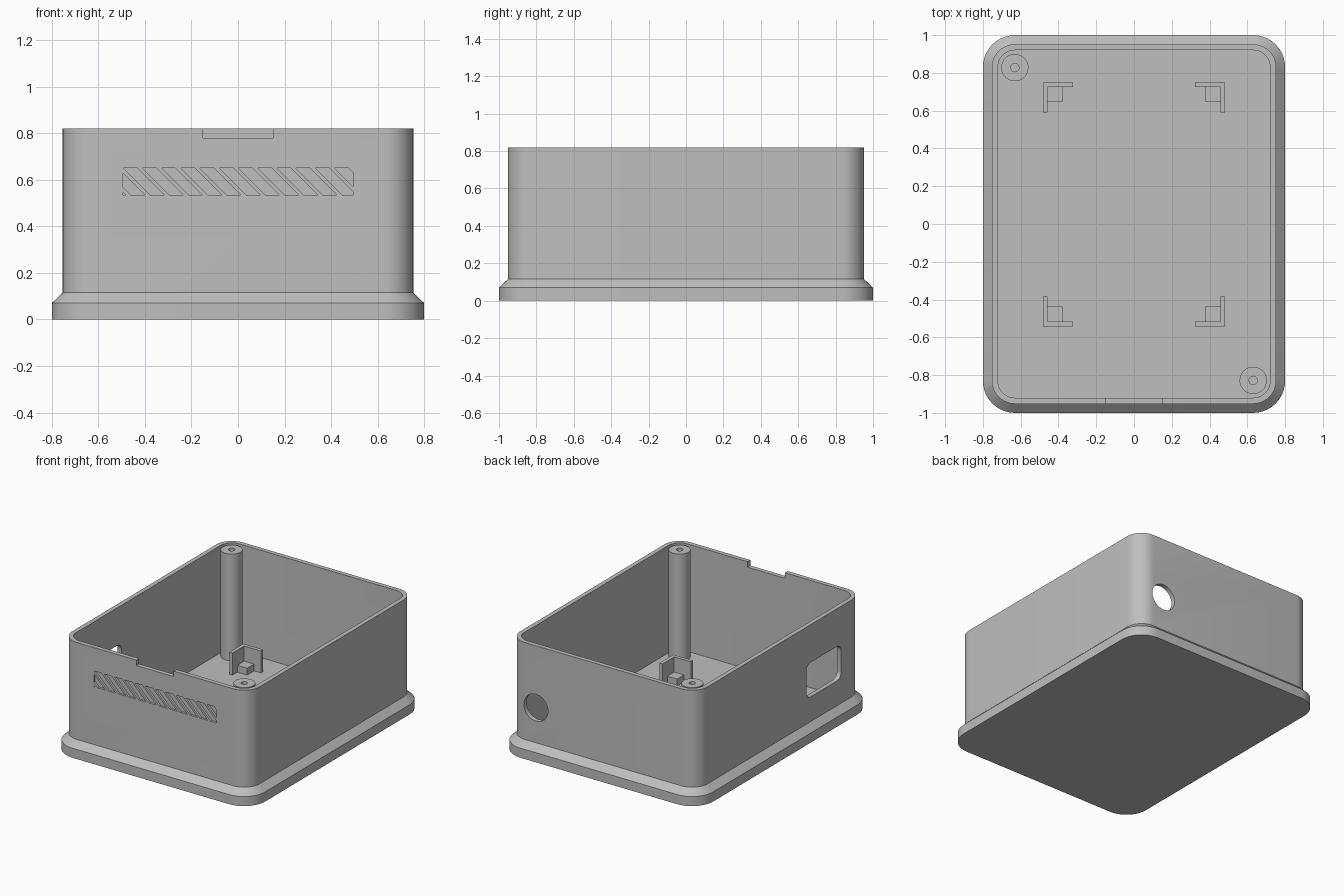
import bpy, bmesh, math
from mathutils import Matrix, Vector

cube = bpy.data.objects.get("Cube")
if cube:
    bpy.data.objects.remove(cube, do_unlink=True)

grey = bpy.data.materials.new("plain grey")
grey.use_nodes = True
colour = (0.52, 0.52, 0.52, 1)
grey.diffuse_color = colour
grey.node_tree.nodes["Principled BSDF"].inputs["Base Color"].default_value = colour


def rounded_rect(hx, hy, r, steps=10):
    """Counter-clockwise outline of a rounded rectangle."""
    pts = []
    for q, (sx, sy) in enumerate([(1, 1), (-1, 1), (-1, -1), (1, -1)]):
        for i in range(steps + 1):
            a = math.pi / 2 * (q + i / steps)
            pts.append((sx * (hx - r) + r * math.cos(a), sy * (hy - r) + r * math.sin(a)))
    return pts


def circle(r, n=48):
    return [(r * math.cos(math.tau * i / n), r * math.sin(math.tau * i / n)) for i in range(n)]


def loft(bm, rings):
    """Skin a list of (outline, z) rings and cap both ends."""
    loops = [[bm.verts.new((x, y, z)) for x, y in pts] for pts, z in rings]
    n = len(loops[0])
    for a, b in zip(loops, loops[1:]):
        for i in range(n):
            j = (i + 1) % n
            bm.faces.new((a[i], a[j], b[j], b[i]))
    bm.faces.new(loops[0][::-1])
    bm.faces.new(loops[-1])
    return [v for loop in loops for v in loop]


def finish(name, bm, smooth=True):
    bmesh.ops.recalc_face_normals(bm, faces=bm.faces)
    mesh = bpy.data.meshes.new(name)
    bm.to_mesh(mesh)
    bm.free()
    mesh.materials.append(grey)
    ob = bpy.data.objects.new(name, mesh)
    bpy.context.collection.objects.link(ob)
    if smooth:
        shade(ob)
    return ob


def shade(ob):
    bpy.ops.object.select_all(action="DESELECT")
    ob.select_set(True)
    bpy.context.view_layer.objects.active = ob
    bpy.ops.object.shade_smooth_by_angle(angle=math.radians(30))


def box(bm, lo, hi):
    lo, hi = Vector(lo), Vector(hi)
    m = Matrix.Translation((lo + hi) / 2) @ Matrix.Diagonal((*(hi - lo), 1))
    bmesh.ops.create_cube(bm, size=1, matrix=m)


# Open tray with a chamfered foot flange
WALL_X, WALL_Y, TOP, FLOOR, THICK = 0.753, 0.952, 0.82, 0.04, 0.032
foot = rounded_rect(0.8, 1.0, 0.17)
outer = rounded_rect(WALL_X, WALL_Y, 0.123)
inner = rounded_rect(WALL_X - THICK, WALL_Y - THICK, 0.091)
bm = bmesh.new()
loft(bm, [(foot, 0), (foot, 0.07), (outer, 0.115), (outer, TOP), (inner, TOP), (inner, FLOOR)])
case = finish("case_shell", bm, smooth=False)

# Cutter: slanted grille recesses in the front wall
SLOTS, PITCH, WIDTH, HALF, LOW, HIGH, DEPTH = 12, 0.0825, 0.06, 0.493, 0.535, 0.65, 0.016
bm = bmesh.new()
for k in range(-2, SLOTS):
    x, rise = -HALF + k * PITCH, HIGH - LOW
    outline = [(x, HIGH), (x + rise, LOW), (x + rise + WIDTH, LOW), (x + WIDTH, HIGH)]
    verts = loft(bm, [(outline, -0.1), (outline, DEPTH)])
    for v in verts:
        v.co = Vector((v.co.x, v.co.z - WALL_Y, v.co.y))
for side in (-1, 1):
    bmesh.ops.bisect_plane(bm, geom=bm.verts[:] + bm.edges[:] + bm.faces[:],
                           plane_co=(side * HALF, 0, 0), plane_no=(side, 0, 0), clear_outer=True)
    bmesh.ops.holes_fill(bm, edges=[e for e in bm.edges if e.is_boundary], sides=0)

# Cutter: latch notch in the front rim
box(bm, (-0.15, -1.1, 0.78), (0.15, -0.85, 0.9))

# Cutter: round cable hole through the back wall
verts = loft(bm, [(circle(0.097), -0.1), (circle(0.097), 0.1)])
bmesh.ops.transform(bm, verts=verts, matrix=Matrix.Translation((0.54, WALL_Y, 0.37))
                    @ Matrix.Rotation(math.pi / 2, 4, "X"))

# Cutter: rounded port through the right-hand wall
port = rounded_rect(0.125, 0.2, 0.05, 6)
verts = loft(bm, [(port, -0.1), (port, 0.1)])
bmesh.ops.transform(bm, verts=verts, matrix=Matrix.Translation((-WALL_X, -0.506, 0.42))
                    @ Matrix.Rotation(math.pi / 2, 4, "Y"))

cutter = finish("opening_cutter", bm, smooth=False)
cutter.hide_render = True
mod = case.modifiers.new("openings", "BOOLEAN")
mod.object, mod.operation, mod.solver = cutter, "DIFFERENCE", "EXACT"
bpy.context.view_layer.objects.active = case
bpy.ops.object.modifier_apply(modifier=mod.name)
bpy.data.objects.remove(cutter, do_unlink=True)
shade(case)

# Screw posts in two opposite corners, with blind pilot holes
post, pilot = circle(0.072), circle(0.022)
for name, s in (("back_screw_post", -1), ("front_screw_post", 1)):
    bm = bmesh.new()
    loft(bm, [(post, FLOOR - 0.01), (post, 0.815), (pilot, 0.815), (pilot, 0.4)])
    bmesh.ops.translate(bm, verts=bm.verts, vec=(s * 0.631, s * -0.828, 0))
    finish(name, bm)

# Corner brackets for the circuit board: two walls and a support block
ARM, WALL, BLOCK = 0.16, 0.026, 0.105
for end, y, sy in (("front", -0.543, -1), ("back", 0.75, 1)):
    for side, sx in (("left", 1), ("right", -1)):
        bm = bmesh.new()
        base = FLOOR - 0.01
        box(bm, (-ARM, -WALL, base), (0, 0, 0.2))
        box(bm, (-WALL, -ARM, base), (0, -WALL, 0.2))
        box(bm, (-BLOCK, -BLOCK, base), (-WALL, -WALL, 0.09))
        bmesh.ops.transform(bm, verts=bm.verts, matrix=Matrix.Translation((sx * 0.483, y, 0))
                            @ Matrix.Diagonal((sx, sy, 1, 1)))
        finish(f"{end}_{side}_board_bracket", bm, smooth=False)
